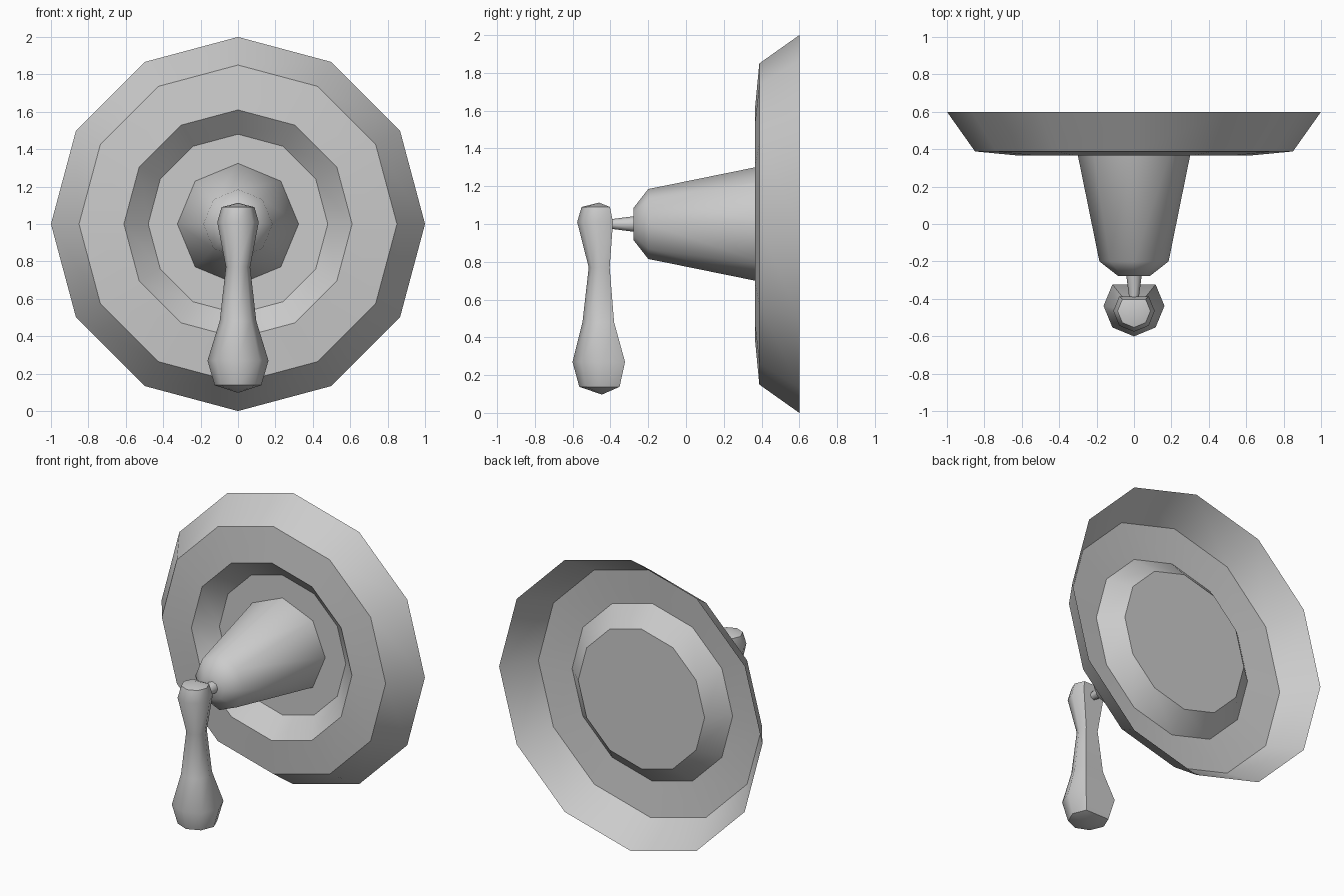
import bpy, bmesh
from math import cos, sin, radians
from mathutils import Vector

if "Cube" in bpy.data.objects:
    bpy.data.objects.remove(bpy.data.objects["Cube"])

X, Y, Z = Vector((1, 0, 0)), Vector((0, 1, 0)), Vector((0, 0, 1))


def loft(name, rings, u, v, angles, sharp, tips=(None, None), caps=(False, False)):
    """Skin polygon rings (centre, radius) that advance along u x v."""
    bm = bmesh.new()
    loops = []
    for c, r in rings:
        loops.append([bm.verts.new(Vector(c) + r * (cos(radians(a)) * u + sin(radians(a)) * v))
                      for a in angles])
    n = len(angles)
    for lo, hi in zip(loops, loops[1:]):
        for i in range(n):
            j = (i + 1) % n
            bm.faces.new((lo[i], lo[j], hi[j], hi[i]))
    if caps[0]:
        bm.faces.new(loops[0][::-1])
    if caps[1]:
        bm.faces.new(loops[-1])
    for tip, loop, start in ((tips[0], loops[0], True), (tips[1], loops[-1], False)):
        if tip:
            t = bm.verts.new(tip)
            for i in range(n):
                a, b = loop[i], loop[(i + 1) % n]
                bm.faces.new((b, a, t) if start else (a, b, t))
    mesh = bpy.data.meshes.new(name)
    bm.to_mesh(mesh)
    bm.free()
    ob = bpy.data.objects.new(name, mesh)
    bpy.context.collection.objects.link(ob)
    bpy.ops.object.select_all(action='DESELECT')
    ob.select_set(True)
    bpy.context.view_layer.objects.active = ob
    bpy.ops.object.shade_smooth_by_angle(angle=radians(sharp))
    return ob


def turned(name, profile, sides, sharp, caps):
    """Round part on the horizontal axis at z = 1; profile is (y, radius), back to front."""
    rings = [((0, y, 1), r) for y, r in profile]
    return loft(name, rings, X, Z, [360 * i / sides for i in range(sides)], sharp, caps=caps)


# Wall plate: open-backed dish with a recessed floor
plate = [(0.6, 1.0), (0.388, 0.85)]
lip = [(0.388, 0.85), (0.365, 0.61)]
recess = [(0.365, 0.61), (0.484, 0.48)]
turned("wall_plate", plate + lip[1:] + recess[1:], 12, 35, (False, True))

# Tapered valve cover standing on the recess floor
turned("valve_cover", [(0.484, 0.324), (-0.2, 0.185), (-0.278, 0.085)], 8, 50, (False, True))

# Thin stem joining cover and lever
turned("stem", [(-0.27, 0.042), (-0.4, 0.025)], 8, 50, (True, True))

# Lever handle: eight-sided, with the rear corner cut flat
lever = [  # y centre, z, radius
    (-0.44, 0.138, 0.125), (-0.438, 0.27, 0.163), (-0.45, 0.48, 0.098),
    (-0.45, 0.77, 0.065), (-0.465, 1.01, 0.111), (-0.465, 1.09, 0.088)]
loft("lever_handle", [((0, y, z), r) for y, z, r in lever], X, Y,
     [a for a in range(0, 360, 45) if a != 90], 50,
     tips=((0, -0.445, 0.097), (0, -0.46, 1.113)))
